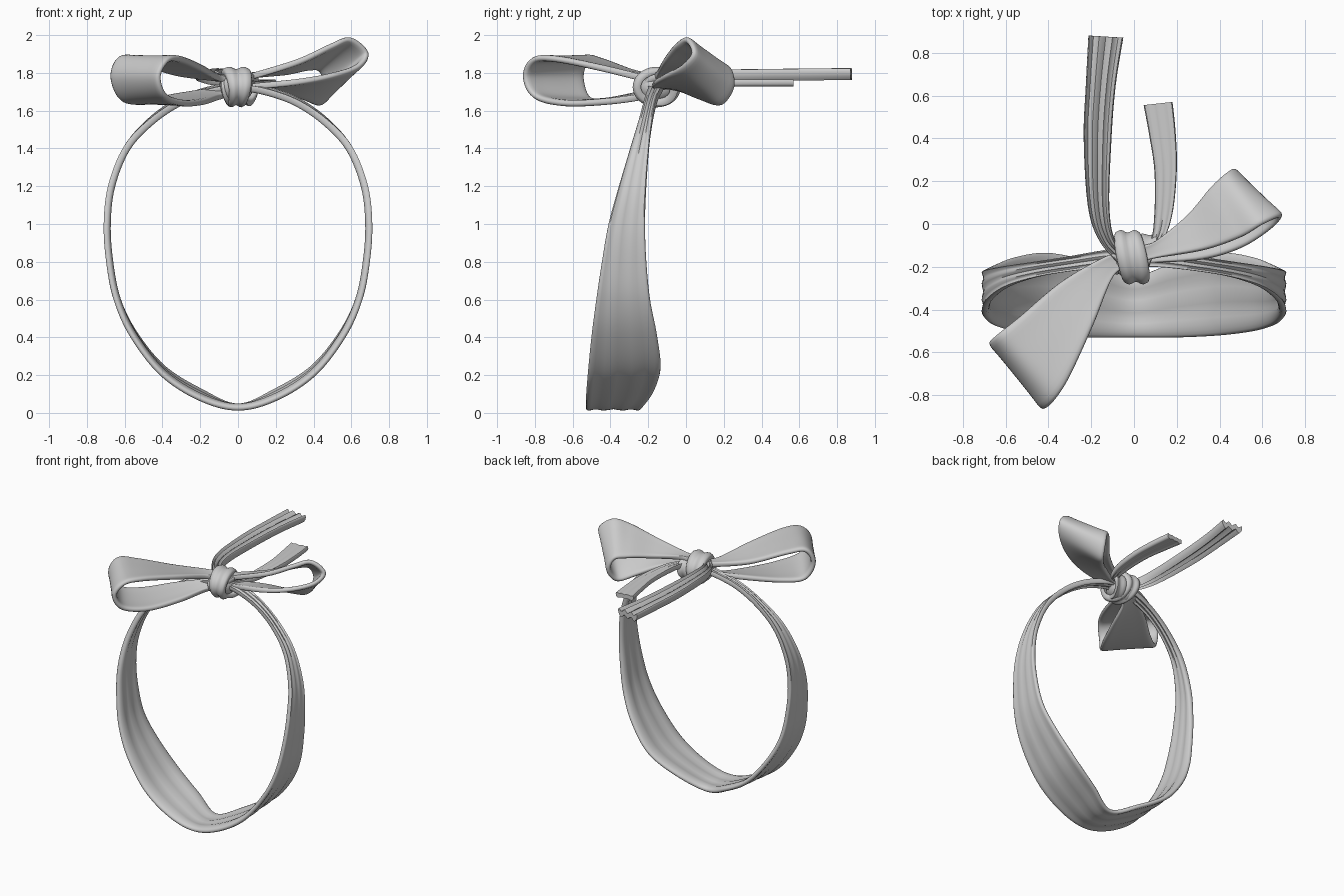
import bpy, bmesh
from math import sin, cos, pi
from mathutils import Vector

if "Cube" in bpy.data.objects:
    bpy.data.objects.remove(bpy.data.objects["Cube"])


def spline(pts, closed, steps):
    """Catmull-Rom interpolation of equal-length tuples."""
    n = len(pts)
    out = []
    for i in range(n if closed else n - 1):
        q = []
        for k in (-1, 0, 1, 2):
            j = (i + k) % n if closed else min(max(i + k, 0), n - 1)
            q.append(pts[j])
        for s in range(steps):
            t = s / steps
            out.append([0.5 * (2 * b + (c - a) * t + (2 * a - 5 * b + 4 * c - d) * t * t
                               + (3 * b - a - 3 * c + d) * t ** 3)
                        for a, b, c, d in zip(*q)])
    if not closed:
        out.append(list(pts[-1]))
    return out


def ribbon(name, stations, closed=False, half=0.015, fold=0.0, waves=1.5, steps=8, nu=16):
    """Thick cloth strip between two edge curves; station = edge A xyz + edge B xyz."""
    rows = spline(stations, closed, steps)
    mids = [(Vector(r[:3]) + Vector(r[3:6])) / 2 for r in rows]
    n = len(rows)
    bm = bmesh.new()
    rings = []
    for i, r in enumerate(rows):
        a, b = Vector(r[:3]), Vector(r[3:6])
        if closed:
            tan = mids[(i + 1) % n] - mids[i - 1]
        else:
            tan = mids[min(i + 1, n - 1)] - mids[max(i - 1, 0)]
        nor = tan.cross(b - a).normalized()
        us = [-cos(pi * k / nu) for k in range(nu + 1)]
        loop = []
        for side, seq in ((1, us), (-1, us[::-1][1:-1])):
            for u in seq:
                h = half * (0.75 + 0.35 * u ** 4) * max(0.0, 1 - abs(u) ** 12) ** 0.5
                off = side * h + fold * cos(2 * pi * waves * u)
                loop.append(bm.verts.new(mids[i] + (b - a) / 2 * u + nor * off))
        rings.append(loop)
    m = len(rings[0])
    for i in range(n if closed else n - 1):
        p, q = rings[i], rings[(i + 1) % n]
        for k in range(m):
            bm.faces.new((p[k], p[(k + 1) % m], q[(k + 1) % m], q[k]))
    if not closed:
        bm.faces.new(rings[0])
        bm.faces.new(rings[-1])
    bmesh.ops.recalc_face_normals(bm, faces=bm.faces)
    return finish(name, bm)


def finish(name, bm):
    me = bpy.data.meshes.new(name)
    bm.to_mesh(me)
    bm.free()
    ob = bpy.data.objects.new(name, me)
    bpy.context.collection.objects.link(ob)
    bpy.context.view_layer.objects.active = ob
    ob.select_set(True)
    bpy.ops.object.shade_smooth_by_angle(angle=0.9)
    ob.select_set(False)
    return ob


# Head band: front edge then back edge, bottom to top, mirrored in x
half_band = [
    (0, -.53, .03, 0, -.24, .03), (.2, -.53, .08, .2, -.175, .115),
    (.4, -.52, .21, .4, -.135, .24), (.555, -.5, .41, .55, -.155, .42),
    (.64, -.475, .6, .64, -.19, .6), (.68, -.445, .8, .68, -.21, .8),
    (.693, -.41, 1, .693, -.217, 1), (.67, -.355, 1.2, .67, -.21, 1.2),
    (.59, -.295, 1.4, .59, -.195, 1.4), (.46, -.25, 1.54, .46, -.175, 1.55),
    (.3, -.22, 1.645, .3, -.15, 1.66), (.12, -.2, 1.705, .12, -.12, 1.72),
    (0, -.2, 1.715, 0, -.12, 1.73)]
other = [(-a, b, c, -d, e, f) for a, b, c, d, e, f in half_band[-2:0:-1]]
ribbon("head_band", half_band + other, closed=True, half=0.019, fold=0.004)

# Bow loops, upper layer out and lower layer back
ribbon("left_bow_loop", [
    (-.03, -.2, 1.76, -.05, -.13, 1.77), (-.1, -.25, 1.775, -.14, -.155, 1.775),
    (-.19, -.47, 1.83, -.34, -.27, 1.80), (-.3, -.71, 1.875, -.53, -.43, 1.86),
    (-.37, -.82, 1.865, -.63, -.51, 1.875), (-.415, -.86, 1.78, -.67, -.545, 1.78),
    (-.38, -.81, 1.68, -.62, -.51, 1.665), (-.28, -.66, 1.64, -.5, -.42, 1.65),
    (-.18, -.44, 1.645, -.32, -.27, 1.68), (-.1, -.24, 1.67, -.13, -.15, 1.71),
    (-.03, -.2, 1.69, -.05, -.13, 1.72)], half=0.02)
ribbon("right_bow_loop", [
    (.02, -.18, 1.77, .02, -.1, 1.78), (.1, -.16, 1.79, .1, -.08, 1.79),
    (.33, -.12, 1.865, .25, .04, 1.80), (.5, -.06, 1.945, .36, .17, 1.82),
    (.6, 0, 1.98, .43, .235, 1.81), (.685, .035, 1.91, .46, .25, 1.72),
    (.64, -.02, 1.84, .43, .19, 1.635), (.5, -.11, 1.79, .34, .09, 1.665),
    (.32, -.165, 1.755, .23, -.01, 1.71), (.1, -.18, 1.73, .1, -.1, 1.73),
    (.02, -.18, 1.72, .02, -.1, 1.72)], half=0.019)

# Loose tails running backwards
ribbon("long_tail", [
    (-.06, -.2, 1.76, -.01, -.13, 1.76), (-.16, -.08, 1.77, -.085, -.08, 1.77),
    (-.215, .08, 1.785, -.115, .08, 1.785), (-.235, .4, 1.79, -.105, .4, 1.79),
    (-.225, .65, 1.793, -.085, .65, 1.793), (-.213, .88, 1.795, -.05, .87, 1.795)],
    half=0.026, fold=0.012)
ribbon("short_tail", [
    (.0, -.16, 1.73, .05, -.2, 1.73), (.075, -.08, 1.74, .135, -.08, 1.74),
    (.095, .05, 1.745, .18, .05, 1.745), (.095, .25, 1.748, .2, .25, 1.748),
    (.07, .42, 1.748, .195, .42, 1.748), (.045, .555, 1.748, .18, .57, 1.748)],
    half=0.02, fold=0.003)


# Knot: rounded core with cloth wraps turned around it
def wrap(name, centre, ry, rz, width, slant, half, fold):
    st = []
    for k in range(12):
        a = 2 * pi * k / 12
        x = centre[0] + slant * cos(a)
        y, z = centre[1] + ry * cos(a), centre[2] + rz * sin(a)
        w = width * (1 + 0.2 * sin(a))
        st.append((x - w, y, z, x + w, y, z))
    ribbon(name, st, True, half, fold, 1.0)


bm = bmesh.new()
bmesh.ops.create_uvsphere(bm, u_segments=32, v_segments=16, radius=1)
for v in bm.verts:
    v.co = Vector((v.co.x * .09 - .01, v.co.y * .105 - .155, v.co.z * .085 + 1.725))
finish("knot_core", bm)
wrap("knot_main_wrap", (-.01, -.155, 1.725), .105, .085, .06, -.02, .021, -.006)
wrap("knot_under_wrap", (.01, -.14, 1.71), .075, .065, .07, .03, .022, .004)
